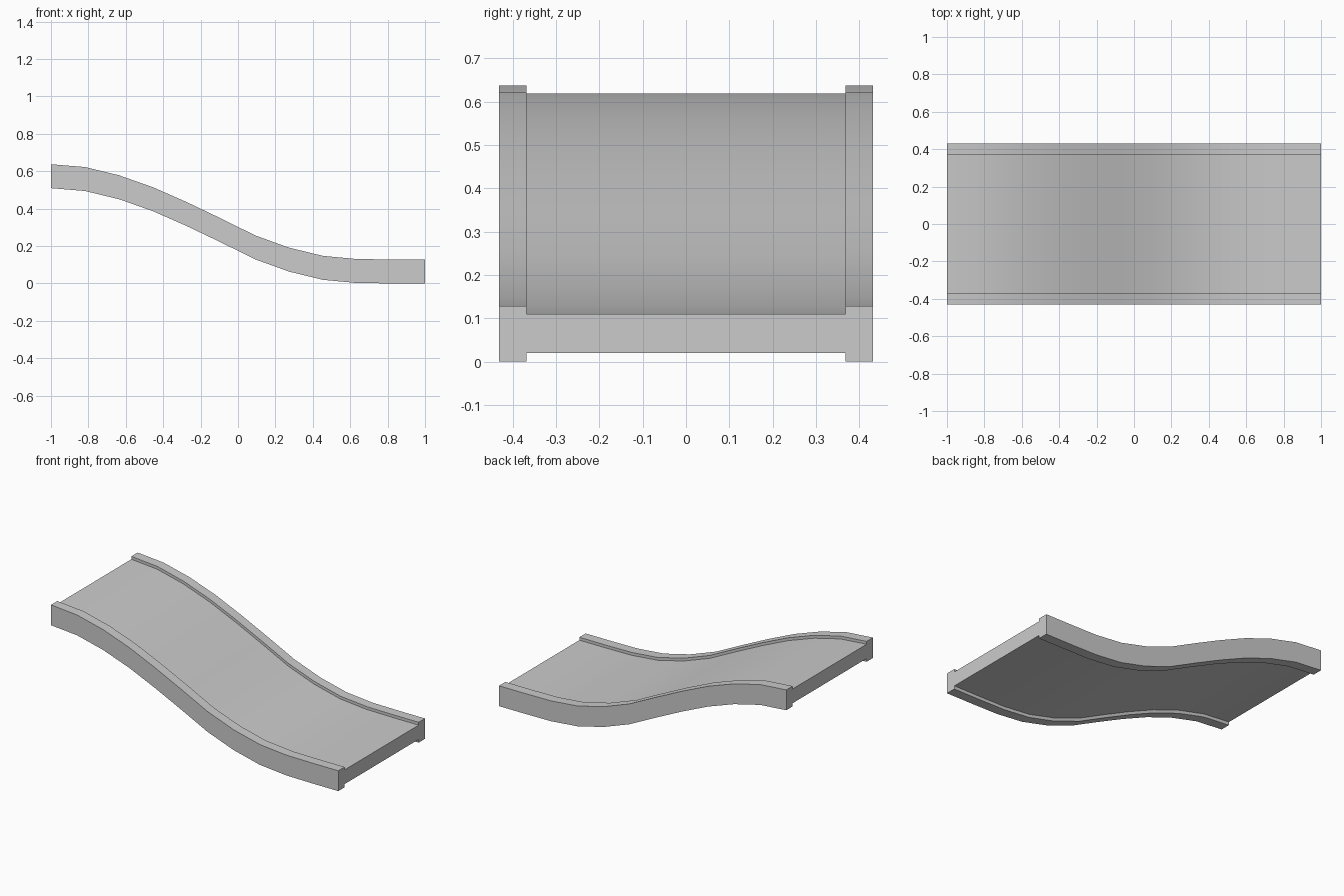
import bpy, bmesh

if "Cube" in bpy.data.objects:
    bpy.data.objects.remove(bpy.data.objects["Cube"])

# Slope path: underside height at evenly spaced stations along x
heights = [0.509, 0.494, 0.45, 0.386, 0.306, 0.219, 0.129, 0.063, 0.019, 0.002, 0.0, 0.0]
STEP = 2 / (len(heights) - 1)

# Cross-section (y, z): recessed deck with a raised rail on each edge
half = [(0.368, 0.02), (0.368, 0.0), (0.431, 0.0),
        (0.431, 0.128), (0.368, 0.128), (0.368, 0.11)]
profile = half + [(-y, z) for y, z in reversed(half)]

# Sweep the section along the path
bm = bmesh.new()
rings = [[bm.verts.new((-1 + i * STEP, y, h + z)) for y, z in profile]
         for i, h in enumerate(heights)]
n = len(profile)
for a, b in zip(rings, rings[1:]):
    for k in range(n):
        bm.faces.new((a[k], a[(k + 1) % n], b[(k + 1) % n], b[k]))

# End caps: two rails and the deck between them
for r in (rings[0], rings[-1]):
    bm.faces.new(r[0:6])
    bm.faces.new(r[6:12])
    bm.faces.new((r[0], r[5], r[6], r[11]))
bmesh.ops.recalc_face_normals(bm, faces=bm.faces)

mesh = bpy.data.meshes.new("slide_ramp")
bm.to_mesh(mesh)
bm.free()
ramp = bpy.data.objects.new("slide_ramp", mesh)
bpy.context.collection.objects.link(ramp)

# Smooth along the curve, crisp rail edges
bpy.context.view_layer.objects.active = ramp
ramp.select_set(True)
bpy.ops.object.shade_smooth_by_angle(angle=0.52)
